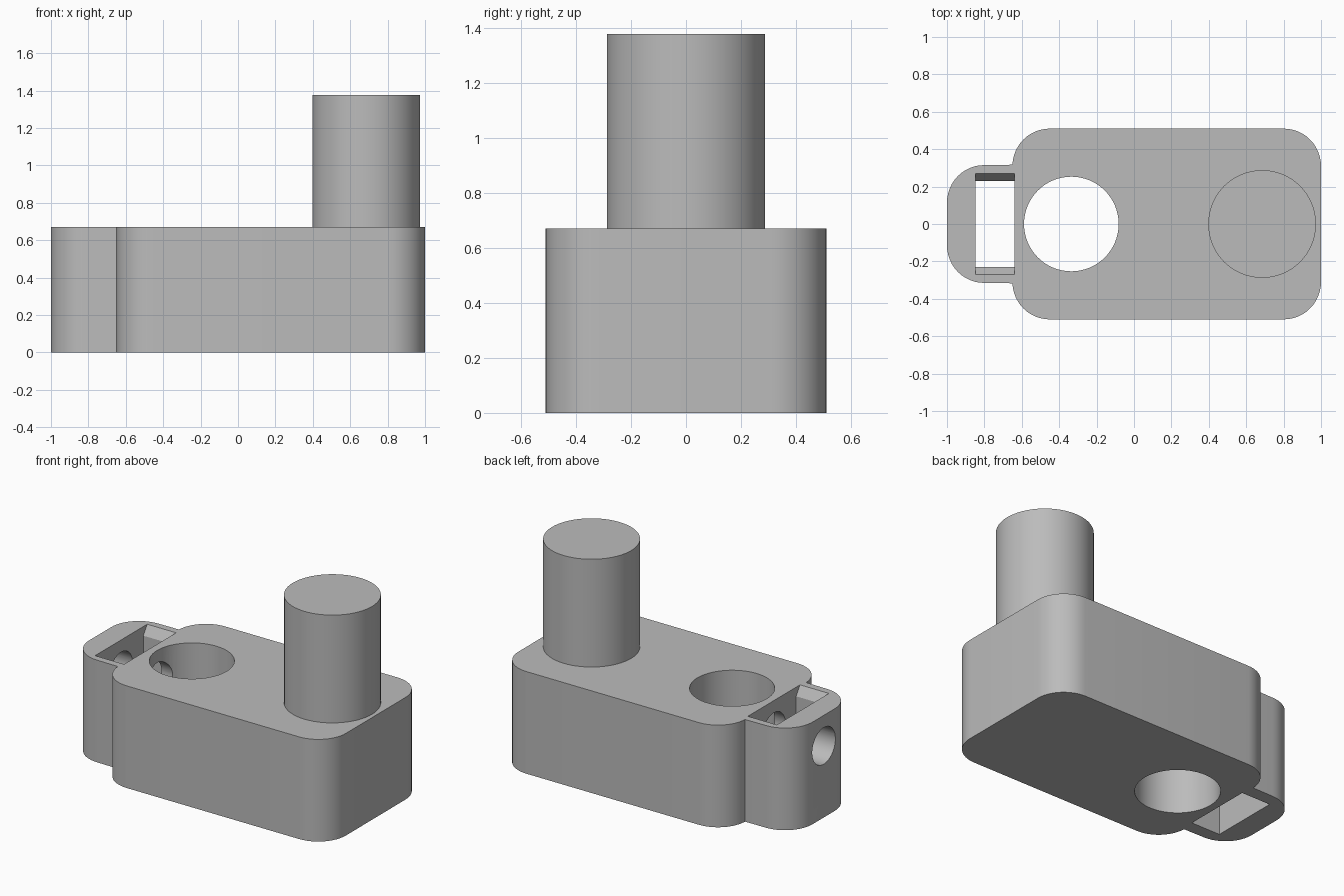
import bpy, bmesh
from math import radians, cos, sin, pi
from mathutils import Matrix, Vector

if "Cube" in bpy.data.objects:
    bpy.data.objects.remove(bpy.data.objects["Cube"], do_unlink=True)

GREY = (0.5, 0.5, 0.5, 1.0)
grey = bpy.data.materials.new("plain grey")
grey.use_nodes = True
grey.diffuse_color = GREY
grey.node_tree.nodes["Principled BSDF"].inputs["Base Color"].default_value = GREY

H = 0.67  # block height


def prism(name, outline, depth):
    """Solid made by pushing a closed outline of 3D points along depth."""
    bm = bmesh.new()
    face = bm.faces.new([bm.verts.new(p) for p in outline])
    out = bmesh.ops.extrude_face_region(bm, geom=[face])
    moved = [v for v in out["geom"] if isinstance(v, bmesh.types.BMVert)]
    bmesh.ops.translate(bm, vec=depth, verts=moved)
    bmesh.ops.recalc_face_normals(bm, faces=bm.faces)
    mesh = bpy.data.meshes.new(name)
    bm.to_mesh(mesh)
    bm.free()
    mesh.materials.append(grey)
    ob = bpy.data.objects.new(name, mesh)
    bpy.context.collection.objects.link(ob)
    return ob


def arc(cx, cy, r, start, end, steps=12):
    angles = [radians(start + (end - start) * i / steps) for i in range(steps + 1)]
    return [(cx + r * cos(a), cy + r * sin(a), 0) for a in angles]


def cylinder(name, r, depth, matrix):
    bm = bmesh.new()
    bmesh.ops.create_cone(bm, cap_ends=True, segments=64, radius1=r, radius2=r,
                          depth=depth, matrix=matrix)
    mesh = bpy.data.meshes.new(name)
    bm.to_mesh(mesh)
    bm.free()
    mesh.materials.append(grey)
    ob = bpy.data.objects.new(name, mesh)
    bpy.context.collection.objects.link(ob)
    return ob


def activate(ob):
    bpy.ops.object.select_all(action='DESELECT')
    ob.select_set(True)
    bpy.context.view_layer.objects.active = ob


def cut(ob, cutter):
    cutter.hide_render = True
    mod = ob.modifiers.new(cutter.name, 'BOOLEAN')
    mod.operation, mod.solver, mod.object = 'DIFFERENCE', 'EXACT', cutter
    activate(ob)
    bpy.ops.object.modifier_apply(modifier=mod.name)
    bpy.data.objects.remove(cutter, do_unlink=True)


# Arm block with a narrower clamp lug: back half of the outline, then mirrored
R = 0.2
half = (arc(1 - R, 0.51 - R, R, 0, 90)
        + arc(-0.65 + R, 0.51 - R, R, 90, 178)
        + arc(-1 + R, 0.315 - R, R, 90, 180))
outline = half + [(x, -y, z) for x, y, z in reversed(half)]
block = prism("arm_block", outline, (0, 0, H))

# Round through bore
cut(block, cylinder("bore_cutter", 0.253, 2, Matrix.Translation((-0.335, 0, H / 2))))

# Nut slot through the lug, widened at the top
side = [(0.23, -0.1), (0.23, H - 0.06), (0.27, H), (0.27, H + 0.1)]
slot = [(-0.848, y, z) for y, z in side] + [(-0.848, -y, z) for y, z in reversed(side)]
cut(block, prism("slot_cutter", slot, (0.21, 0, 0)))

# Clamp screw hole from the lug end into the bore
cut(block, cylinder("screw_cutter", 0.12, 0.75,
                    Matrix.Translation((-0.735, 0, 0.47)) @ Matrix.Rotation(pi / 2, 4, 'Y')))

# Handle pin standing on the other end
pin = cylinder("handle_pin", 0.288, 0.707, Matrix.Translation((0.685, 0, H + 0.3535)))

for ob in (block, pin):
    activate(ob)
    bpy.ops.object.shade_smooth_by_angle(angle=radians(30))
